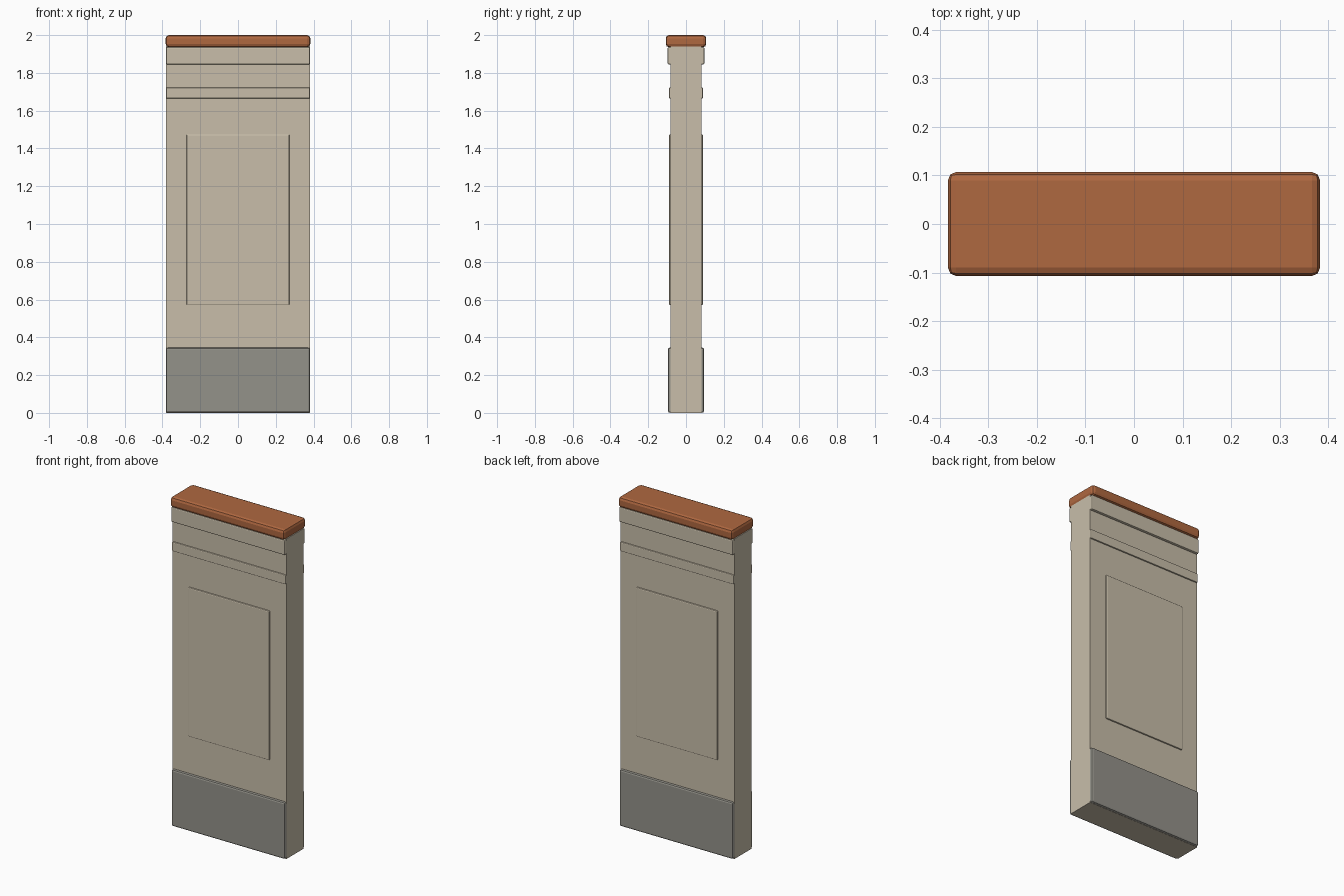
import bpy

cube = bpy.data.objects.get("Cube")
if cube:
    bpy.data.objects.remove(cube, do_unlink=True)


def material(name, rgb):
    mat = bpy.data.materials.new(name)
    mat.use_nodes = True
    color = (*rgb, 1.0)
    mat.diffuse_color = color
    mat.node_tree.nodes["Principled BSDF"].inputs["Base Color"].default_value = color
    return mat


plaster = material("beige plaster", (0.58, 0.515, 0.40))
stone = material("grey stone", (0.296, 0.287, 0.254))
clay = material("terracotta", (0.43, 0.138, 0.051))


def block(name, half_x, half_y, bottom, top, mat, bevel=0.0, segments=2):
    """Box centred on the vertical axis, with optional rounded edges."""
    bpy.ops.mesh.primitive_cube_add(size=2, location=(0, 0, (bottom + top) / 2))
    obj = bpy.context.object
    obj.name = name
    obj.scale = (half_x, half_y, (top - bottom) / 2)
    bpy.ops.object.transform_apply(location=False, rotation=False, scale=True)
    obj.data.materials.append(mat)
    if bevel:
        mod = obj.modifiers.new("Rounded edges", 'BEVEL')
        mod.width = bevel
        mod.segments = segments
    return obj


# Main wall slab
block("wall_body", 0.382, 0.082, 0, 1.94, plaster)

# Stone base wrapping the slab
block("base_plinth", 0.381, 0.096, 0.001, 0.345, stone, 0.01)

# Raised panel showing on both faces
block("raised_panel", 0.272, 0.09, 0.57, 1.475, plaster, 0.006)

# Horizontal mouldings
block("lower_moulding", 0.381, 0.09, 1.665, 1.722, plaster, 0.005)
block("upper_moulding", 0.381, 0.097, 1.845, 1.936, plaster, 0.006)

# Rounded coping on top
block("coping", 0.383, 0.107, 1.936, 2.0, clay, 0.017)
